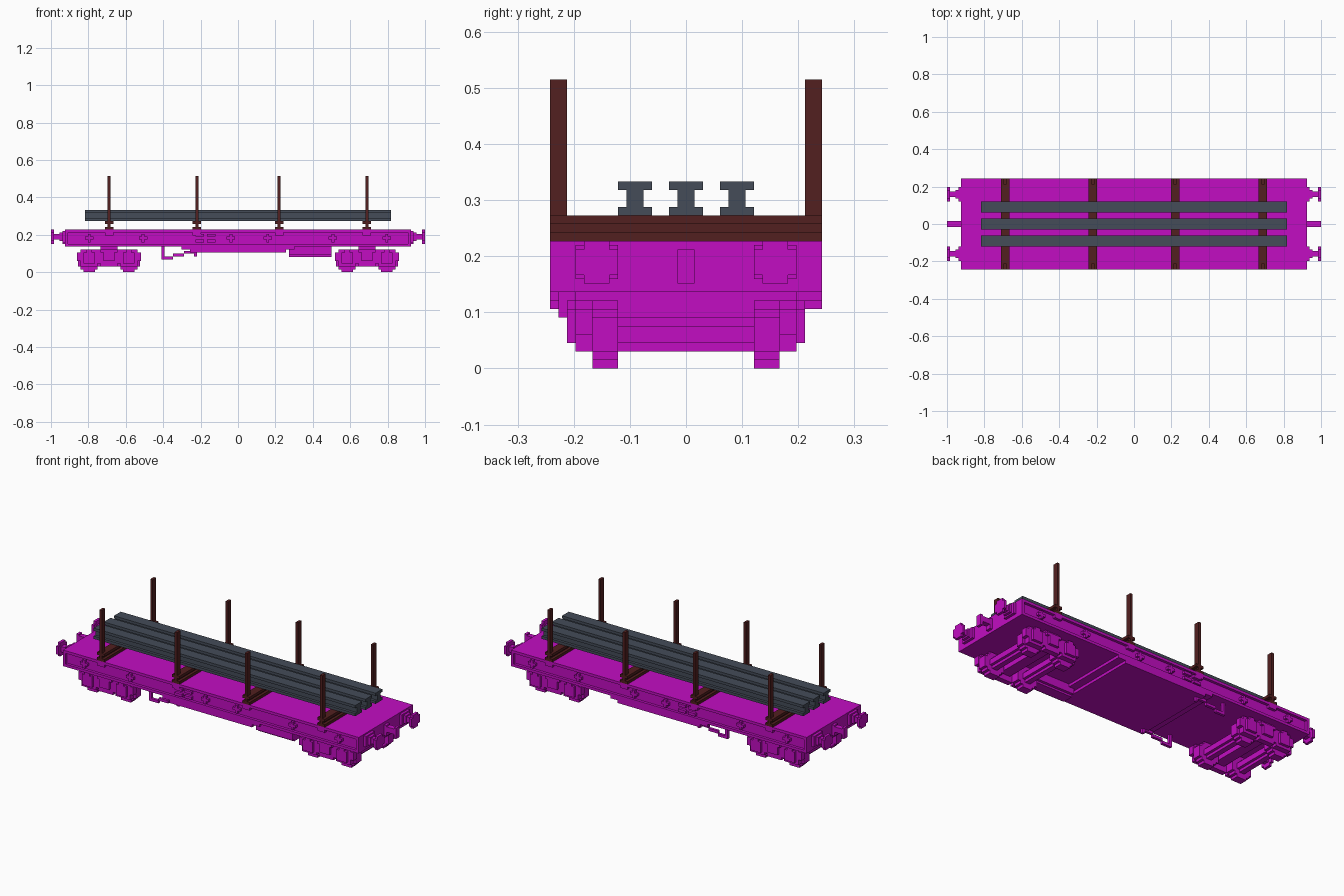
import bpy, bmesh
from mathutils import Matrix

U = 2 / 132  # one block unit

cube = bpy.data.objects.get("Cube")
if cube:
    bpy.data.objects.remove(cube, do_unlink=True)


def material(name, rgb):
    m = bpy.data.materials.new(name)
    m.use_nodes = True
    m.diffuse_color = (*rgb, 1)
    m.node_tree.nodes["Principled BSDF"].inputs["Base Color"].default_value = (*rgb, 1)
    return m


MAGENTA = material("magenta_paint", (0.54, 0.004, 0.54))
BROWN = material("dark_brown", (0.085, 0.014, 0.014))
STEEL = material("blue_grey_steel", (0.058, 0.072, 0.098))


def blocks(name, mat, boxes):
    """One object from boxes (x0, x1, y0, y1, z0, z1) in block units."""
    bm = bmesh.new()
    for x0, x1, y0, y1, z0, z1 in boxes:
        centre = Matrix.Translation(((x0 + x1) * U / 2, (y0 + y1) * U / 2, (z0 + z1) * U / 2))
        size = Matrix.Diagonal(((x1 - x0) * U, (y1 - y0) * U, (z1 - z0) * U, 1))
        bmesh.ops.create_cube(bm, size=1, matrix=centre @ size)
    me = bpy.data.meshes.new(name)
    bm.to_mesh(me)
    bm.free()
    me.materials.append(mat)
    ob = bpy.data.objects.new(name, me)
    bpy.context.collection.objects.link(ob)
    return ob


def flip_y(boxes):
    return [(a, b, -d, -c, e, f) for a, b, c, d, e, f in boxes]


def flip_x(boxes):
    return [(-b, -a, c, d, e, f) for a, b, c, d, e, f in boxes]


def shift_x(boxes, dx):
    return [(a + dx, b + dx, c, d, e, f) for a, b, c, d, e, f in boxes]


# Underframe: recessed channel sides between flanges, headstocks and deep middle
blocks("underframe", MAGENTA, [
    (-60, 60, -15, 15, 9, 14),
    (-61, 61, -16, 16, 14, 15),
    (-61, 61, -16, 16, 9, 10),
    (-61, -60, -16, 16, 10, 14),
    (60, 61, -16, 16, 10, 14),
    (-17, 17, -16, 16, 7, 9),
    (-20, -17, -16, 16, 8, 9),
    (17, 20, -16, 16, 8, 9),
])

# Raised cross fittings and small plates along both sides
fittings = []
for x in (-52.5, -33.5, -2.5, 10.5, 33.5, 52.5):
    fittings += [(x - 1.5, x + 1.5, 15, 16, 11.5, 12.5),
                 (x - 0.5, x + 0.5, 15, 16, 10.5, 13.5)]
for x in (-13.5, -9.5):
    fittings += [(x - 1.5, x + 1.5, 15, 16, 10.5, 11.5),
                 (x - 1.5, x + 1.5, 15, 16, 12.5, 13.5)]
for x in (-45.5, -14.5, 14.5, 45.5):
    fittings.append((x - 1.5, x + 1.5, 15, 16, 13, 14))
blocks("side_fittings", MAGENTA, fittings + flip_y(fittings))

# Buffers with stepped round heads, and centre draw hooks
buffer = [
    (61, 62, 8, 13, 10.5, 14.5),
    (61, 65, 9.5, 11.5, 11.5, 13.5),
    (61, 63, 9, 12, 11, 14),
    (65, 66, 8, 13, 11, 14),
    (65, 66, 9, 12, 10, 15),
]
hook = [
    (61, 65, -1, 1, 11.5, 13.5),
    (65, 66, -1, 1, 10, 14),
    (61, 62, -1, 1, 10, 14),
]
for side, flip in (("left", lambda b: b), ("right", flip_x)):
    blocks(side + "_buffers", MAGENTA, flip(buffer + flip_y(buffer)))
    blocks(side + "_draw_hook", MAGENTA, flip(hook))

# Bogies: stepped wheels, axles, side frames, axle boxes and bolster
wheel = [
    (-2, 2, 8, 11, 0, 8),
    (-3, 3, 8, 11, 1, 7),
    (-4, 4, 8, 11, 2, 6),
]
axle = [
    (-2, 2, -8, 8, 3, 5),
    (-1, 1, -8, 8, 2, 6),
]
axle_box = [
    (-2, 2, 13, 14, 3, 7),
    (-1, 1, 13, 14, 7, 8),
    (-3, 3, 11, 13, 2, 8),
]
frame = [
    (-11.3, 11.3, 11, 13, 4, 7),
    (-10, 10, 11, 13, 3, 8),
    (-3, 3, 11, 13, 2, 8),
    (-2, 2, 13, 14, 4, 7),
    (-3, 3, 12, 14, 7, 8),
]
for side, cx in (("left", 45.5), ("right", -45.5)):
    wheels, axles, frames = [], [], frame + flip_y(frame)
    for dx in (-7, 7):
        wheels += shift_x(wheel + flip_y(wheel), dx)
        axles += shift_x(axle, dx)
        frames += shift_x(axle_box + flip_y(axle_box), dx)
    blocks(side + "_bogie_wheels", MAGENTA, shift_x(wheels, cx))
    blocks(side + "_bogie_axles", MAGENTA, shift_x(axles, cx))
    blocks(side + "_bogie_frame", MAGENTA, shift_x(frames, cx))
    blocks(side + "_bogie_bolster", MAGENTA, shift_x([
        (-3, 3, -13, 13, 6, 9), (-2, 2, -11, 11, 4, 6)], cx))

# Stepped brake linkage on both sides
linkage = [
    (-27, -26, 13, 14, 4.5, 9),
    (-26, -23, 13, 14, 4.5, 5.5),
    (-23, -19, 13, 14, 5.5, 6.5),
    (-19, -15, 13, 14, 6.5, 7.5),
    (-15.5, -14.5, 13, 14, 5.5, 7),
]
blocks("brake_linkage", MAGENTA, linkage + flip_y(linkage))

# Equipment box under the front side
blocks("equipment_box", MAGENTA, [(18, 33, -15, -9, 6, 9), (18, 33, -14, -10, 5.3, 6)])

# Cross bearers (I section) with a stake at each end
for i, x in enumerate((-45.5, -14.5, 14.5, 45.5), 1):
    blocks(f"cross_bearer_{i}", BROWN, [
        (x - 1.5, x + 1.5, -16, 16, 15, 16),
        (x - 0.5, x + 0.5, -16, 16, 16, 17),
        (x - 1.5, x + 1.5, -16, 16, 17, 18),
    ])
    stake = [(x - 0.5, x + 0.5, 14, 16, 18, 34)]
    blocks(f"stakes_{i}", BROWN, stake + flip_y(stake))

# Load of three steel beams (I section)
for i, y in enumerate((-6, 0, 6), 1):
    blocks(f"steel_beam_{i}", STEEL, [
        (-54, 54, y - 2, y + 2, 18, 19),
        (-54, 54, y - 1, y + 1, 19, 21),
        (-54, 54, y - 2, y + 2, 21, 22),
    ])
